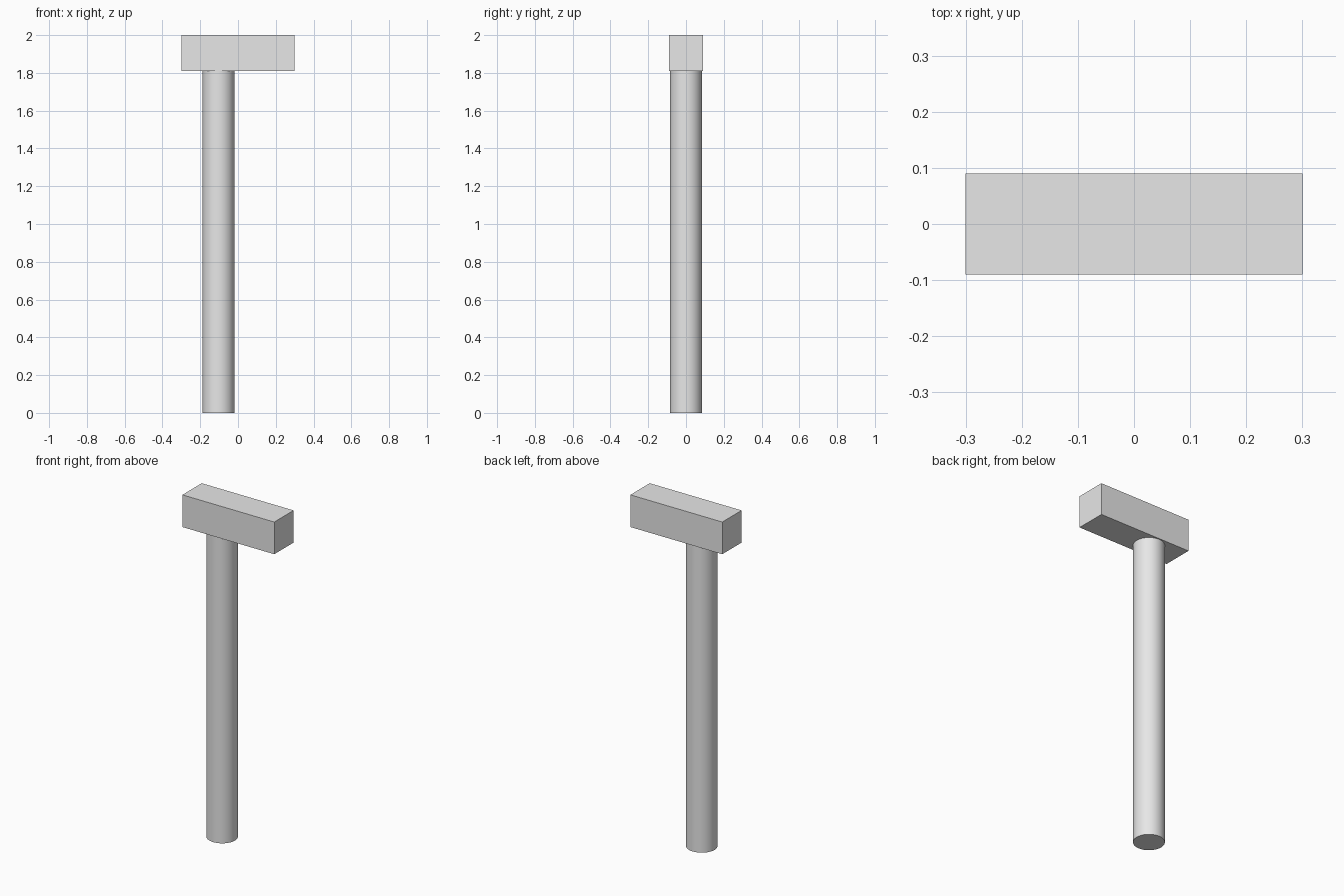
import bpy
import math

default_cube = bpy.data.objects.get("Cube")
if default_cube:
    bpy.data.objects.remove(default_cube, do_unlink=True)

# Plain grey material shared by both parts
grey = bpy.data.materials.new("light_grey")
grey.use_nodes = True
colour = (0.8, 0.8, 0.8, 1.0)
grey.diffuse_color = colour
grey.node_tree.nodes["Principled BSDF"].inputs["Base Color"].default_value = colour

HEIGHT = 2.0
HEAD_SIZE = (0.6, 0.18, 0.19)
HEAD_BOTTOM = HEIGHT - HEAD_SIZE[2]
HANDLE_RADIUS = 0.084
HANDLE_X = -0.103

# Handle: round shaft, set off-centre under the head
bpy.ops.mesh.primitive_cylinder_add(
    vertices=64, radius=HANDLE_RADIUS, depth=HEAD_BOTTOM,
    location=(HANDLE_X, 0, HEAD_BOTTOM / 2))
handle = bpy.context.object
handle.name = "handle"
handle.data.materials.append(grey)
bpy.ops.object.shade_smooth_by_angle(angle=math.radians(30))

# Head: rectangular block resting on the handle
bpy.ops.mesh.primitive_cube_add(size=1, location=(0, 0, HEIGHT - HEAD_SIZE[2] / 2))
head = bpy.context.object
head.name = "head"
head.scale = HEAD_SIZE
bpy.ops.object.transform_apply(location=False, rotation=False, scale=True)
head.data.materials.append(grey)
